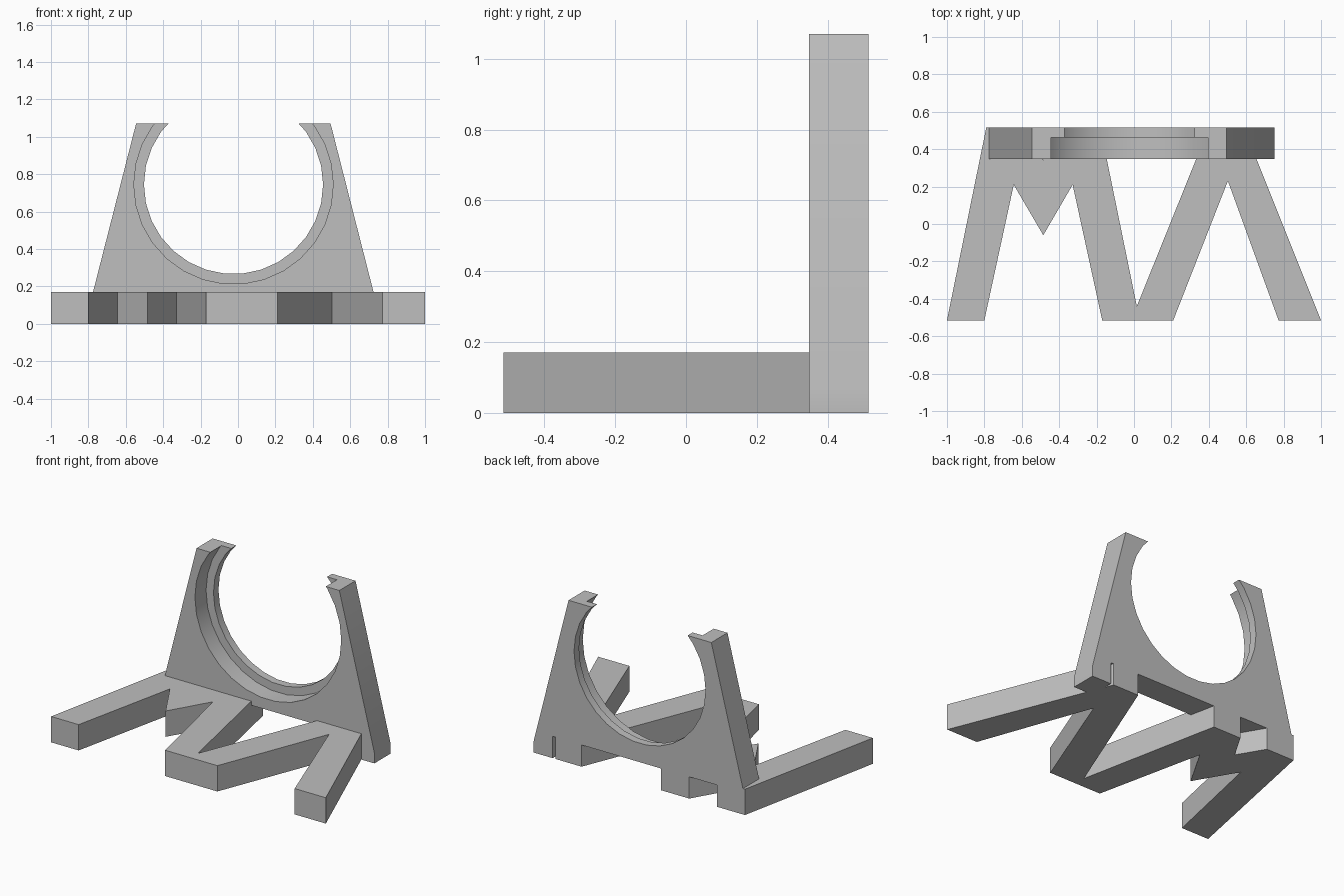
import bpy, bmesh, math
from mathutils import Vector

default = bpy.data.objects.get("Cube")
if default:
    bpy.data.objects.remove(default, do_unlink=True)

grey = bpy.data.materials.new("plain_grey")
grey.use_nodes = True
colour = (0.52, 0.52, 0.52, 1)
grey.diffuse_color = colour
grey.node_tree.nodes["Principled BSDF"].inputs["Base Color"].default_value = colour


def prism(name, outline, axis, start, end):
    """Extrude a flat outline along the y or z axis."""
    bm = bmesh.new()
    place = (lambda a, b: (a, b, start)) if axis == "z" else (lambda a, b: (a, start, b))
    face = bm.faces.new([bm.verts.new(place(a, b)) for a, b in outline])
    extruded = bmesh.ops.extrude_face_region(bm, geom=[face])["geom"]
    shift = Vector((0, 0, end - start)) if axis == "z" else Vector((0, end - start, 0))
    bmesh.ops.translate(bm, vec=shift, verts=[g for g in extruded if isinstance(g, bmesh.types.BMVert)])
    bmesh.ops.recalc_face_normals(bm, faces=bm.faces)
    mesh = bpy.data.meshes.new(name)
    bm.to_mesh(mesh)
    bm.free()
    mesh.materials.append(grey)
    obj = bpy.data.objects.new(name, mesh)
    bpy.context.collection.objects.link(obj)
    return obj


def select_only(obj):
    bpy.ops.object.select_all(action="DESELECT")
    obj.select_set(True)
    bpy.context.view_layer.objects.active = obj


def circle(radius, sides=30):
    steps = [2 * math.pi * i / sides for i in range(sides)]
    return [(-0.024 + radius * math.cos(t), 0.745 + radius * math.sin(t)) for t in steps]


FRONT, BACK = 0.347, 0.515

# Zigzag base legs
prism("base_legs", [
    (-1, -BACK), (-0.8, -BACK), (-0.643, 0.21), (-0.485, -0.06), (-0.328, 0.21),
    (-0.17, -BACK), (0.21, -BACK), (0.502, 0.23), (0.773, -BACK), (1, -BACK),
    (0.588, BACK), (0.4, BACK), (0.015, -0.44), (-0.18, BACK), (-0.384, BACK),
    (-0.485, 0.343), (-0.587, BACK), (-0.79, BACK)], "z", 0, 0.17)

# Tapered upright with a small foot on its left side
plate = prism("upright_plate", [
    (-0.782, 0.143), (0.61, 0.143), (0.61, 0), (0.75, 0), (0.75, 0.07),
    (0.495, 1.07), (-0.545, 1.07)], "y", FRONT, BACK)

# Round opening with a wider recess at the front
for name, radius, start, end in (("opening_cutter", 0.479, 0.2, 0.7),
                                 ("recess_cutter", 0.533, 0.2, 0.463)):
    cutter = prism(name, circle(radius), "y", start, end)
    cutter.hide_render = True
    cut = plate.modifiers.new(name, "BOOLEAN")
    cut.operation, cut.solver, cut.object = "DIFFERENCE", "EXACT", cutter
    select_only(plate)
    bpy.ops.object.modifier_apply(modifier=name)
    bpy.data.objects.remove(cutter, do_unlink=True)

select_only(plate)
bpy.ops.object.shade_smooth_by_angle(angle=math.radians(30))
